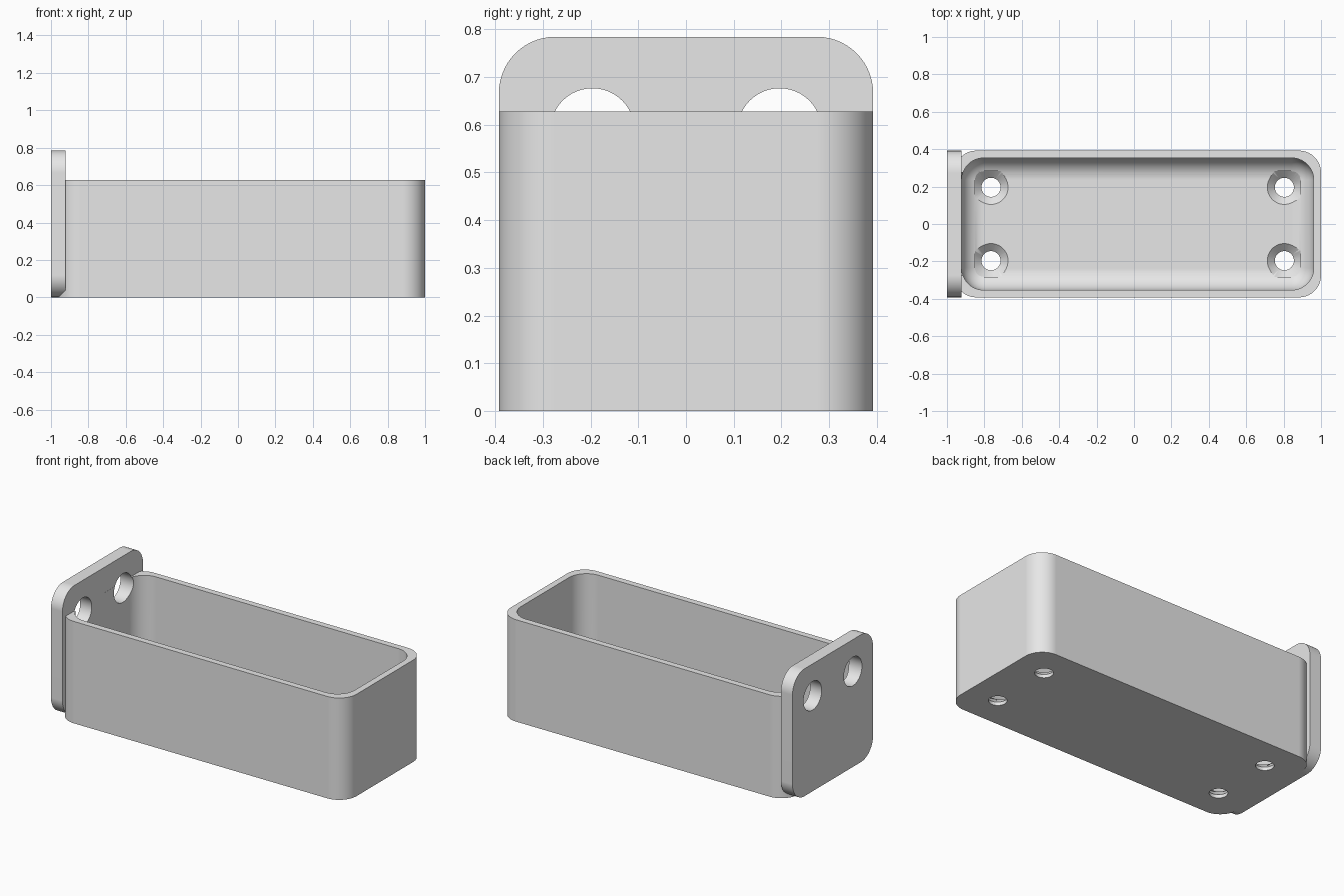
import bpy, bmesh, math
from mathutils import Matrix, Vector

default = bpy.data.objects.get("Cube")
if default:
    bpy.data.objects.remove(default, do_unlink=True)

U = 2 / 51          # basic wall thickness
R = 3 * U           # corner radius
HALF_Y = 10 * U
BOX_H = 16 * U
PLATE_H = 20 * U
FLOOR = 1.5 * U

grey = bpy.data.materials.new("light grey")
grey.use_nodes = True
colour = (0.8, 0.8, 0.8, 1)
grey.diffuse_color = colour
grey.node_tree.nodes["Principled BSDF"].inputs["Base Color"].default_value = colour


def add_object(name, bm):
    bmesh.ops.recalc_face_normals(bm, faces=bm.faces)
    mesh = bpy.data.meshes.new(name)
    bm.to_mesh(mesh)
    bm.free()
    mesh.materials.append(grey)
    obj = bpy.data.objects.new(name, mesh)
    bpy.context.collection.objects.link(obj)
    return obj


def rounded_block(name, low, high, axis=None):
    """Block with edges along one axis rounded, or all edges if axis is None."""
    low, high = Vector(low), Vector(high)
    bm = bmesh.new()
    bmesh.ops.create_cube(bm, size=1)
    for v in bm.verts:
        v.co = Vector([(low[i] + high[i]) / 2 + v.co[i] * (high[i] - low[i])
                       for i in range(3)])
    edges = [e for e in bm.edges if axis is None or
             abs((e.verts[0].co - e.verts[1].co).normalized()[axis]) > 0.9]
    bmesh.ops.bevel(bm, geom=edges, offset=R, offset_type='OFFSET',
                    segments=14, profile=0.5, affect='EDGES')
    return add_object(name, bm)


def cone_cutter(name, r1, r2, depth, matrix):
    bm = bmesh.new()
    bmesh.ops.create_cone(bm, cap_ends=True, segments=48, radius1=r1,
                          radius2=r2, depth=depth, matrix=matrix)
    return add_object(name, bm)


def combine(target, other, operation):
    mod = target.modifiers.new(operation.title(), 'BOOLEAN')
    mod.operation = operation
    mod.solver = 'EXACT'
    mod.object = other
    bpy.context.view_layer.objects.active = target
    bpy.ops.object.modifier_apply(modifier=mod.name)
    bpy.data.objects.remove(other, do_unlink=True)


# Open tray joined to the end plate
tray = rounded_block("tray", (-1 + U, -HALF_Y, 0), (1, HALF_Y, BOX_H), axis=2)
plate = rounded_block("end_plate", (-1, -HALF_Y, 0),
                      (-1 + 2 * U, HALF_Y, PLATE_H), axis=0)
combine(tray, plate, 'UNION')

# Hollow with a rounded floor edge
cavity = rounded_block("cavity_cutter", (-1 + 2 * U + 0.0004, U - HALF_Y, FLOOR),
                       (1 - U, HALF_Y - U, 1.2))
combine(tray, cavity, 'DIFFERENCE')

for y in (-5 * U, 5 * U):
    # Round holes through the end plate
    turn = Matrix.Translation((-1, y, 15 * U)) @ Matrix.Rotation(math.pi / 2, 4, 'Y')
    combine(tray, cone_cutter("plate_hole_cutter", 2.25 * U, 2.25 * U, 0.3, turn),
            'DIFFERENCE')
    # Countersunk screw holes in the floor
    for x in (-19.5 * U, 20.5 * U):
        shaft = Matrix.Translation((x, y, 0))
        combine(tray, cone_cutter("shaft_cutter", 1.3 * U, 1.3 * U, 0.06, shaft),
                'DIFFERENCE')
        sink = Matrix.Translation((x, y, FLOOR - 0.015))
        combine(tray, cone_cutter("countersink_cutter", 1.25 * U, 2.6 * U, 0.05, sink),
                'DIFFERENCE')

# Smooth curves, crisp edges
bpy.ops.object.select_all(action='DESELECT')
tray.select_set(True)
bpy.context.view_layer.objects.active = tray
bpy.ops.object.shade_smooth_by_angle(angle=math.radians(30))
weighted = tray.modifiers.new("Weighted Normals", 'WEIGHTED_NORMAL')
weighted.keep_sharp = True
tray.name = "tray_with_end_plate"
